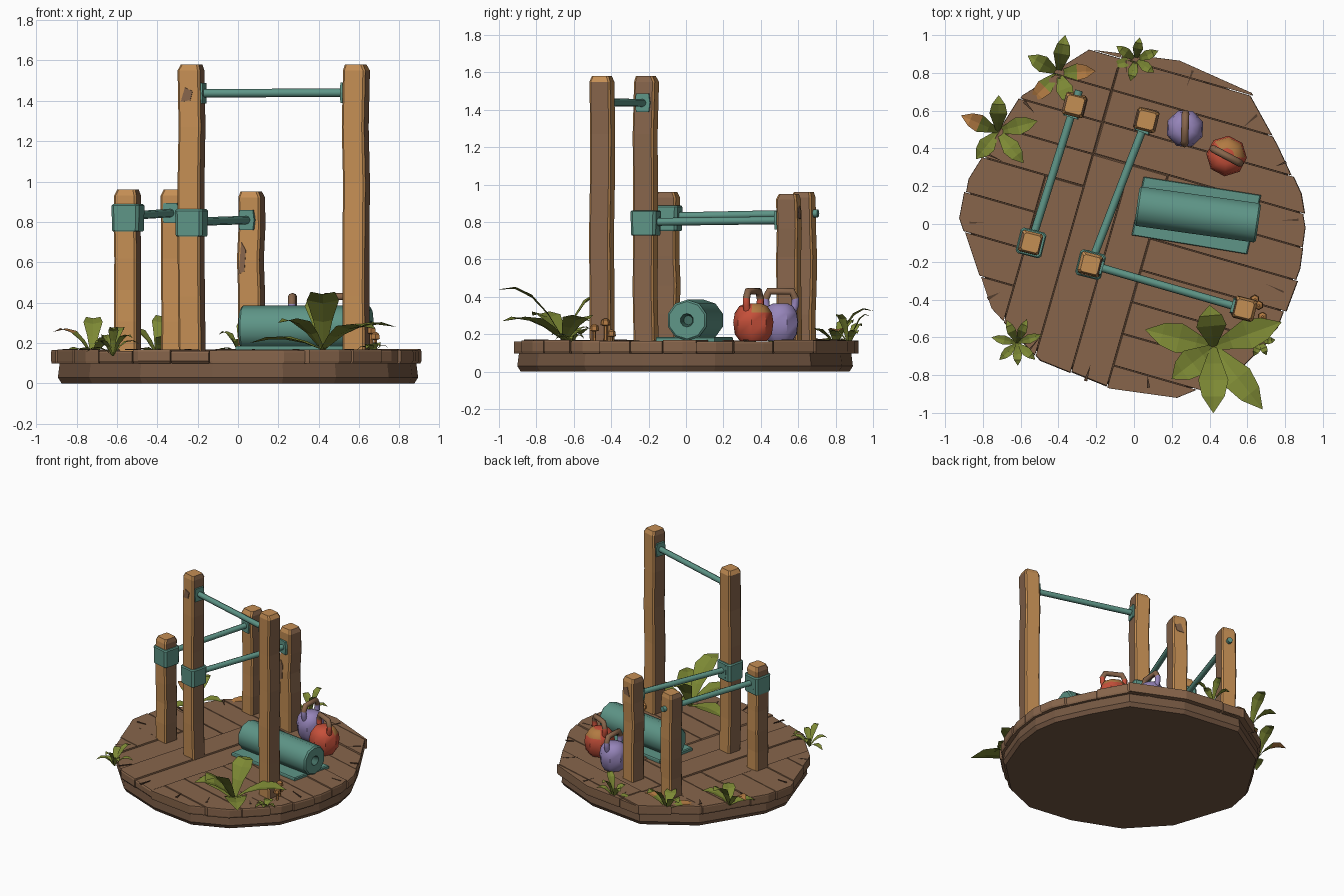
import bpy, bmesh, math, random
from mathutils import Vector

random.seed(4)
if "Cube" in bpy.data.objects:
    bpy.data.objects.remove(bpy.data.objects["Cube"])


def paint(name, *rgb):
    lin = [((c / 255 + 0.055) / 1.055) ** 2.4 for c in rgb] + [1]
    m = bpy.data.materials.new(name)
    m.use_nodes = True
    m.diffuse_color = lin
    node = m.node_tree.nodes["Principled BSDF"]
    node.inputs["Base Color"].default_value = lin
    node.inputs["Roughness"].default_value = 0.9
    return m


TAN = paint("tan_wood", 196, 142, 84)
BROWN = paint("brown_wood", 135, 101, 75)
BASE = paint("base_wood", 116, 87, 66)
DARK = paint("dark_wood", 84, 62, 47)
TEAL = paint("teal", 94, 149, 135)
DEEP = paint("deep_teal", 66, 108, 97)
RED = paint("red", 198, 80, 58)
PURPLE = paint("purple", 150, 133, 186)
GREEN = paint("leaf_green", 124, 136, 52)
DRY = paint("dry_orange", 178, 122, 66)


def finish(ob, smooth=False):
    bpy.ops.object.select_all(action='DESELECT')
    ob.select_set(True)
    bpy.context.view_layer.objects.active = ob
    if smooth:
        bpy.ops.object.shade_smooth_by_angle(angle=math.radians(40))


def build(name, verts, faces, mats, rule=None, at=(0, 0, 0), turn=0, smooth=False):
    me = bpy.data.meshes.new(name)
    me.from_pydata([tuple(v) for v in verts], [], faces)
    bm = bmesh.new()
    bm.from_mesh(me)
    bmesh.ops.recalc_face_normals(bm, faces=bm.faces)
    for f in bm.faces:
        f.material_index = rule(f) if rule else 0
    bm.to_mesh(me)
    bm.free()
    for m in mats:
        me.materials.append(m)
    ob = bpy.data.objects.new(name, me)
    bpy.context.collection.objects.link(ob)
    ob.location = at
    ob.rotation_euler.z = math.radians(turn)
    finish(ob, smooth)


def loft(name, rings, mats, **kw):
    n = len(rings[0])
    verts = [p for r in rings for p in r]
    faces = [(k * n + i, k * n + (i + 1) % n, (k + 1) * n + (i + 1) % n, (k + 1) * n + i)
             for k in range(len(rings) - 1) for i in range(n)]
    faces += [tuple(range(n)), tuple(range(len(verts) - n, len(verts)))]
    build(name, verts, faces, mats, **kw)


def chamfered(h, c, z, wob=0):
    dx, dy = random.uniform(-wob, wob), random.uniform(-wob, wob)
    k = h - c
    return [(x + dx, y + dy, z) for x, y in
            ((h, -k), (h, k), (k, h), (-k, h), (-h, k), (-h, -k), (-k, -h), (k, -h))]


def circle(r, z, n):
    return [(r * math.cos(math.tau * (i + .5) / n), r * math.sin(math.tau * (i + .5) / n), z)
            for i in range(n)]


def tube(name, pts, r, mat):
    cu = bpy.data.curves.new(name, 'CURVE')
    cu.dimensions = '3D'
    cu.bevel_depth, cu.bevel_resolution, cu.use_fill_caps = r, 2, True
    sp = cu.splines.new('POLY')
    sp.points.add(len(pts) - 1)
    for p, q in zip(sp.points, pts):
        p.co = (*q, 1)
    cu.materials.append(mat)
    ob = bpy.data.objects.new(name, cu)
    bpy.context.collection.objects.link(ob)
    finish(ob)
    bpy.ops.object.convert(target='MESH')
    return bpy.context.object


# Round platform: dark base below, clipped planks above
OUTLINE = [(-.6, .69), (-.88, .24), (-.92, .03), (-.76, -.45), (-.5, -.73), (-.13, -.88),
           (.23, -.93), (.5, -.82), (.77, -.56), (.89, -.24), (.92, -.02), (.89, .16),
           (.77, .42), (.62, .69), (.24, .86), (-.23, .92)]
DECK = 0.165
loft("platform_base", [[(x * s, y * s, z) for x, y in OUTLINE]
                       for s, z in ((.95, 0), (.97, .03), (.96, .1), (.95, .15))], [BASE])

TILT = math.radians(-16)
U, V = Vector((math.cos(TILT), math.sin(TILT))), Vector((-math.sin(TILT), math.cos(TILT)))


def clip(poly, edge):
    for a, b in zip(edge, edge[1:] + edge[:1]):
        side = lambda p: (b - a).cross(p - a)
        out = []
        for p, q in zip(poly, poly[1:] + poly[:1]):
            sp, sq = side(p), side(q)
            if sp >= 0:
                out.append(p)
            if sp * sq < 0:
                out.append(p.lerp(q, sp / (sp - sq)))
        poly = out
        if not poly:
            break
    return poly


def plank(u0, u1, v0, v1):
    g = 0.002
    corners = [U * u + V * v for u, v in ((u0 + g, v0 + g), (u1 - g, v0 + g),
                                          (u1 - g, v1 - g), (u0 + g, v1 - g))]
    s = random.uniform(.985, 1.01)
    poly = clip(corners, [Vector(p) * s for p in OUTLINE])
    if len(poly) > 2:
        mid = sum(poly, Vector((0, 0))) / len(poly)
        top = DECK + random.uniform(-.006, .005)
        rings = [[mid + (p - mid) * k for p in poly] for k in (.98, 1, 1, .99)]
        loft("deck_plank", [[(p.x, p.y, z) for p in r] for r, z in
                            zip(rings, (.098, .11, top - .01, top))], [BROWN])


def row(lo, hi, a, b, width, upright=False):
    n = round((b - a) / width)
    for i in range(n):
        c, d = a + (b - a) * i / n, a + (b - a) * (i + 1) / n
        plank(c, d, lo, hi) if upright else plank(lo, hi, c, d)


row(-1.1, -.31, .12, 1, .17)
row(-.31, 1.1, .3, 1, .17)
row(.1, 1.1, -1.1, .3, .17)
row(-1.1, -.52, -1.1, .12, .19)
row(-1.1, .12, -.52, -.31, .2, True)
row(-1.1, .3, -.31, .1, .2, True)

# Splits at the plank ends
for i in range(16):
    a = i * math.tau / 16 + random.uniform(-.1, .1)
    d, s = Vector((math.cos(a), math.sin(a))), random.uniform(.005, .01)
    w = Vector((-d.y, d.x)) * s
    tri = [d * .87 + w, d * random.uniform(.76, .81), d * .87 - w]
    loft("plank_split", [[(p.x, p.y, z) for p in tri] for z in (DECK, DECK + .006)], [DARK])

# Posts: tan front, back and edges, darker bark on the two sides
POSTS = {"low_front": (-.545, -.1, .96), "low_back": (-.315, .63, .96),
         "tall_centre": (-.23, -.215, 1.58), "mid_back": (.065, .55, .95),
         "tall_left": (.583, -.45, 1.58)}
for name, (x, y, h) in POSTS.items():
    rings = [chamfered(.057, .01, .15 + (h - .18) * i / 5, .004) for i in range(6)]
    rings.append(chamfered(.046, .01, h))
    loft(name + "_post", rings, [TAN, BROWN], at=(x, y, 0), turn=-14,
         rule=lambda f: int(abs(f.normal.x) > .9))

# Worn patches on the tan faces
for name, side, u, z, w, t in (("tall_centre", -1, -.01, 1.43, .03, .035),
                               ("mid_back", -1, -.03, .62, .018, .08),
                               ("mid_back", 1, .01, .85, .035, .035)):
    shape = ((-w, -t), (w * .6, -t * .8), (w, t * .5), (-w * .3, t))
    loft("worn_patch", [[(u + p, side * d, z + q) for p, q in shape] for d in (.055, .062)],
         [BROWN], at=(*POSTS[name][:2], 0), turn=-14)

# Wrapped collars on two posts
for name, z in (("low_front", .82), ("tall_centre", .795)):
    loft(name + "_collar", [chamfered(h, .014, z + d) for h, d in
                            ((.064, -.068), (.068, -.06), (.07, .06), (.064, .068))],
         [TEAL], at=(*POSTS[name][:2], 0), turn=-14)

# Horizontal bars and their end plates
for name, a, b, za, zb, over in (("low", "low_front", "low_back", .83, .845, .08),
                                 ("mid", "tall_centre", "mid_back", .8, .81, 0),
                                 ("high", "tall_centre", "tall_left", 1.437, 1.44, 0)):
    p, q = Vector((*POSTS[a][:2], za)), Vector((*POSTS[b][:2], zb))
    d = (q - p).normalized()
    tube(name + "_bar", [p, q + d * over], .021, TEAL)
    ang = math.degrees(math.atan2(d.y, d.x))
    for end, sgn in ((p, 1), (q, -1)):
        loft(name + "_bar_plate", [[(e, y, z) for y, z in
             ((-.035, -.05), (.035, -.05), (.042, 0), (.035, .05), (-.035, .05), (-.042, 0))]
             for e in (-.012, .01)], [TEAL], at=end + d * .057 * sgn, turn=ang)

# Rolled exercise mat with its loose flap
mat_rings = [[(x, p[0], p[1]) for p in circle(r, 0, 10)] for x, r in
             ((-.27, .025), (-.325, .036), (-.325, .1), (-.315, .11),
              (.315, .11), (.325, .1), (.325, .036), (.27, .025))]
loft("mat_roll", mat_rings, [TEAL, DEEP], at=(.337, .05, .275), turn=-8, smooth=True,
     rule=lambda f: int(max(v.co.yz.length for v in f.verts) < .05))
loft("mat_flap", [[(x * s, y * s, z) for x, y in ((-.32, -.15), (.3, -.165), (.33, .155), (-.3, .165))]
                  for s, z in ((1, .16), (1, .18), (.98, .186))], [TEAL], at=(.325, .045, 0), turn=-8)

# Kettlebells: paint runs up the handle, one has a bare worn top
for name, x, y, r, turn, mat, worn in (("red", .49, .36, .108, -28, RED, True),
                                       ("purple", .27, .505, .102, 88, PURPLE, False)):
    prof = ((.68, 0), (.92, .035), (1, .1), (.92, .15), (.7, .185), (.4, .2))
    loft(name + "_kettlebell", [circle(r * k, DECK + z, 8) for k, z in prof], [mat, DRY],
         at=(x, y, 0), turn=turn, smooth=True,
         rule=lambda f: int(worn and f.normal.z > .4 and f.calc_center_median().y > .02))
    t = math.radians(turn)
    path = ((-.06, .14), (-.078, .19), (-.08, .225), (-.06, .265),
            (.06, .265), (.08, .225), (.078, .19), (.06, .14))
    handle = tube(name + "_kettlebell_handle",
                  [(x + e * math.cos(t), y + e * math.sin(t), DECK + z) for e, z in path], .02, BROWN)
    handle.data.materials.append(mat)
    for f in handle.data.polygons:
        f.material_index = int(f.center.z < DECK + .215)


# Plants: folded arching leaves
def plant(name, base, tips, width, dry=()):
    verts, faces, dry_faces = [], [], set()
    b = Vector(base)
    for n, tip in enumerate(tips):
        tip = Vector(tip)
        ctrl = b.lerp(tip, .5)
        ctrl.z = max(b.z, tip.z) + .05
        side = Vector((b.y - tip.y, tip.x - b.x, 0)).normalized() * width / 2
        s = len(verts)
        for t, w in ((0, .2), (.25, .6), (.5, 1), (.75, .75), (1, .02)):
            c = b * (1 - t) ** 2 + ctrl * 2 * t * (1 - t) + tip * t * t
            lift = Vector((0, 0, width * .1 * w))
            verts += [c - side * w + lift, c, c + side * w + lift]
        for k in range(4):
            for j in (0, 1):
                i = s + k * 3 + j
                if n in dry and k > 1:
                    dry_faces.add(len(faces))
                faces.append((i, i + 1, i + 4, i + 3))
    build(name, verts, faces, [GREEN, DRY], rule=lambda f: int(f.index in dry_faces))


plant("big_front_plant", (.42, -.65, DECK),
      [(.4, -.43, .4), (.78, -.52, .28), (.68, -.98, .27), (.42, -1, .44), (.06, -.56, .2),
       (.2, -.82, .3)], .16)
for name, x, y, r, n, start, h, w, dry in (
        ("front_right_plant", -.62, -.63, .14, 7, 15, .1, .05, ()),
        ("right_plant", -.72, .49, .22, 5, 15, .15, .095, (2,)),
        ("back_right_plant", -.4, .8, .21, 5, 10, .16, .09, (0, 3)),
        ("back_plant", .01, .87, .13, 6, 20, .13, .055, ()),
        ("rim_sprout", .67, -.62, .09, 6, 0, .02, .04, ())):
    tips = []
    for i in range(n):
        a = math.radians(start) + math.tau * (i + random.uniform(-.12, .12)) / n
        k = r * random.uniform(.85, 1)
        tips.append((x + k * math.cos(a), y + k * math.sin(a),
                     DECK + (.3, 1, .6, -.1)[i % 4] * h))
    plant(name, (x, y, DECK - .03), tips, w, dry)

# Little mushrooms beside the tall post
for x, y, h in ((.66, -.43, .12), (.68, -.49, .09), (.64, -.4, .06)):
    loft("mushroom", [circle(r, DECK + z, 6) for r, z in
                      ((.01, -.01), (.009, h - .04), (.026, h - .035), (.022, h - .01), (.006, h))],
         [DRY], at=(x, y, 0))
